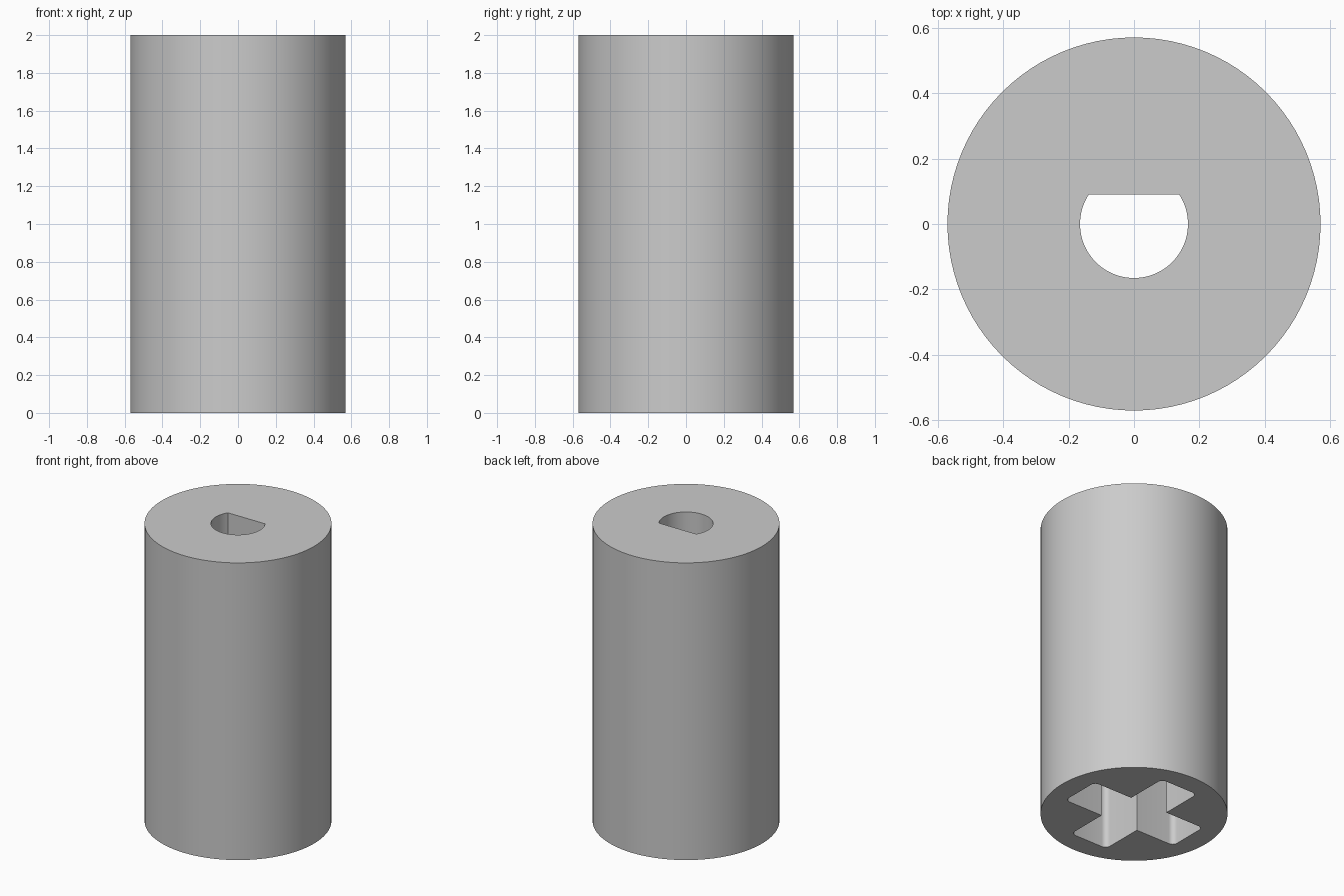
import bpy, bmesh, math

HEIGHT, RADIUS = 2.0, 0.57
BORE_RADIUS, BORE_FLAT = 0.165, 0.09
ARM_HALF, ARM_TIP, FILLET = 0.14, 0.43, 0.035
SOCKET_DEPTH = 1.0

if "Cube" in bpy.data.objects:
    bpy.data.objects.remove(bpy.data.objects["Cube"], do_unlink=True)


def arc(radius, start, end, steps, cx=0.0, cy=0.0):
    angles = [start + (end - start) * i / steps for i in range(steps + 1)]
    return [(cx + radius * math.cos(a), cy + radius * math.sin(a)) for a in angles]


def cross_profile():
    # One arm with rounded tip corners and one inner corner, turned four times
    x, y = ARM_TIP - FILLET, ARM_HALF - FILLET
    arm = arc(FILLET, -math.pi / 2, 0, 6, x, -y) + arc(FILLET, 0, math.pi / 2, 6, x, y)
    arm.append((ARM_HALF, ARM_HALF))
    points = []
    for _ in range(4):
        points += arm
        arm = [(-py, px) for px, py in arm]
    return points


def add_wall(bm, profile, z0, z1):
    # Extruded wall; returns its lower and upper edge loops
    low = [bm.verts.new((x, y, z0)) for x, y in profile]
    high = [bm.verts.new((x, y, z1)) for x, y in profile]
    n = len(profile)
    for i in range(n):
        j = (i + 1) % n
        bm.faces.new((low[i], low[j], high[j], high[i]))
    return [[bm.edges.get((ring[i], ring[(i + 1) % n])) for i in range(n)]
            for ring in (low, high)]


def fill_between(bm, outer, inner, up):
    bmesh.ops.triangle_fill(bm, edges=outer + inner, use_beauty=True, normal=(0, 0, up))


bm = bmesh.new()

# Outer barrel, cross socket below, flatted bore above
barrel = arc(RADIUS, 0, 2 * math.pi, 96)[:-1]
flat_angle = math.asin(BORE_FLAT / BORE_RADIUS)
bore = arc(BORE_RADIUS, math.pi - flat_angle, 2 * math.pi + flat_angle, 48)
barrel_low, barrel_high = add_wall(bm, barrel, 0, HEIGHT)
socket_low, socket_high = add_wall(bm, cross_profile(), 0, SOCKET_DEPTH)
bore_low, bore_high = add_wall(bm, bore, SOCKET_DEPTH, HEIGHT)

# End faces and the step between the two holes
fill_between(bm, barrel_low, socket_low, -1)
fill_between(bm, socket_high, bore_low, -1)
fill_between(bm, barrel_high, bore_high, 1)
bmesh.ops.recalc_face_normals(bm, faces=bm.faces)

mesh = bpy.data.meshes.new("shaft_coupler")
bm.to_mesh(mesh)
bm.free()
coupler = bpy.data.objects.new("shaft_coupler", mesh)
bpy.context.collection.objects.link(coupler)

# Plain grey material
grey = bpy.data.materials.new("light_grey")
grey.use_nodes = True
colour = (0.6, 0.6, 0.6, 1.0)
grey.diffuse_color = colour
grey.node_tree.nodes["Principled BSDF"].inputs["Base Color"].default_value = colour
mesh.materials.append(grey)

# Smooth walls with sharp rims
bpy.ops.object.select_all(action="DESELECT")
coupler.select_set(True)
bpy.context.view_layer.objects.active = coupler
bpy.ops.object.shade_smooth_by_angle(angle=math.radians(30))
